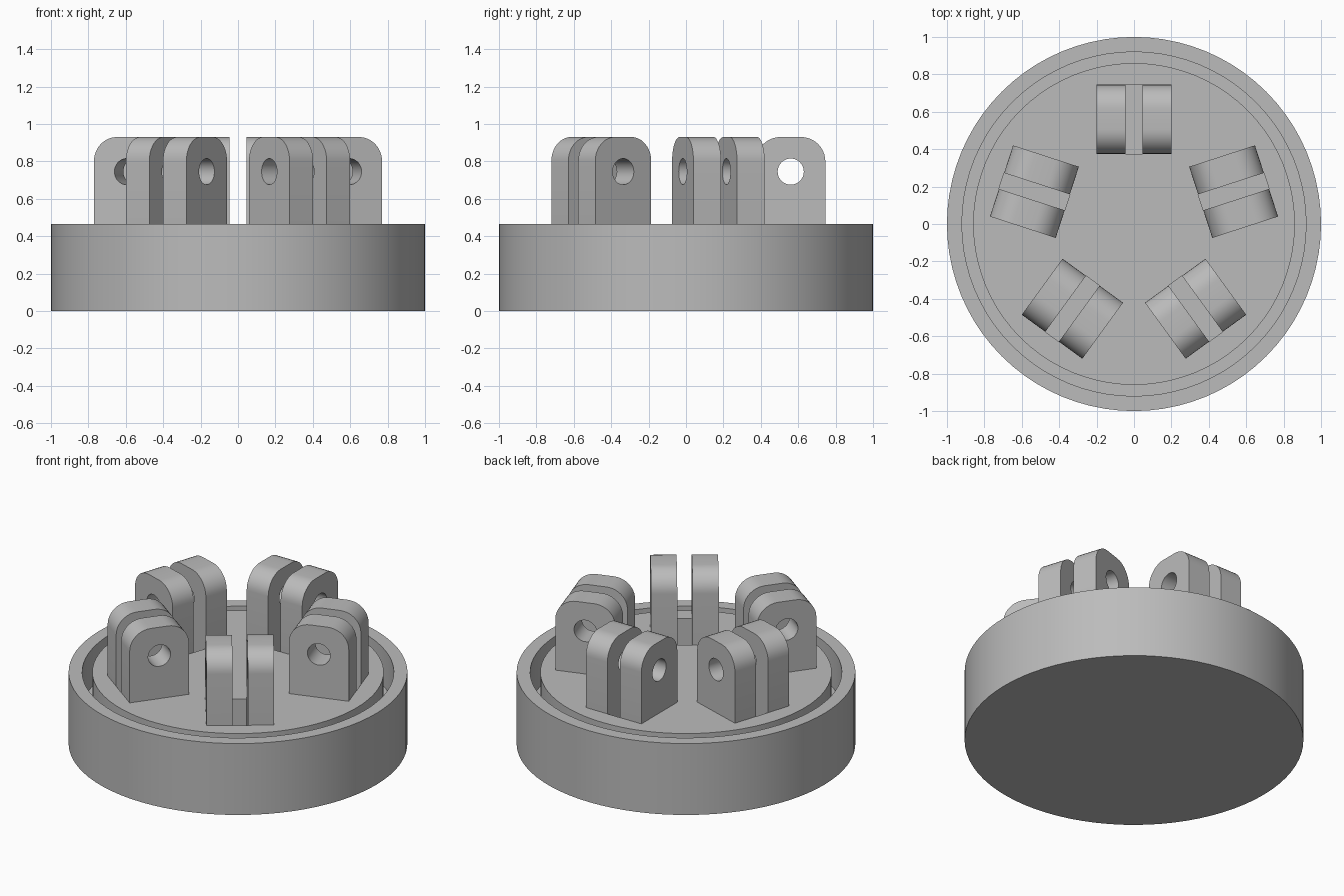
import bpy, bmesh
from math import radians, pi, cos, sin
from mathutils import Matrix, Vector

if "Cube" in bpy.data.objects:
    bpy.data.objects.remove(bpy.data.objects["Cube"], do_unlink=True)

GREY = (0.5, 0.5, 0.5, 1.0)
mat = bpy.data.materials.new("plain grey")
mat.use_nodes = True
mat.diffuse_color = GREY
mat.node_tree.nodes["Principled BSDF"].inputs["Base Color"].default_value = GREY

DECK = 0.465      # top of the base
FLOOR = 0.22      # bottom of groove and slots
RADIUS = 0.56     # distance of each bracket from the centre
HOLE_Z = 0.745


def add_object(name, bm):
    bmesh.ops.recalc_face_normals(bm, faces=bm.faces)
    mesh = bpy.data.meshes.new(name)
    bm.to_mesh(mesh)
    bm.free()
    obj = bpy.data.objects.new(name, mesh)
    bpy.context.collection.objects.link(obj)
    mesh.materials.append(mat)
    return obj


def extrude_outline(name, outline, offset):
    """Extrude a closed outline of points along an offset."""
    bm = bmesh.new()
    face = bm.faces.new([bm.verts.new(p) for p in outline])
    new = bmesh.ops.extrude_face_region(bm, geom=[face], use_keep_orig=True)["geom"]
    verts = [v for v in new if isinstance(v, bmesh.types.BMVert)]
    bmesh.ops.translate(bm, verts=verts, vec=offset)
    return add_object(name, bm)


def cut(obj, cutter):
    cutter.hide_render = True
    mod = obj.modifiers.new("cut", 'BOOLEAN')
    mod.operation = 'DIFFERENCE'
    mod.solver = 'EXACT'
    mod.object = cutter
    select(obj)
    bpy.ops.object.modifier_apply(modifier=mod.name)
    bpy.data.objects.remove(cutter, do_unlink=True)


def select(obj):
    bpy.ops.object.select_all(action='DESELECT')
    obj.select_set(True)
    bpy.context.view_layer.objects.active = obj


def smooth(obj):
    select(obj)
    bpy.ops.object.shade_smooth_by_angle(angle=radians(30))


def arc(cx, cz, r, start, end, steps):
    angles = [start + (end - start) * i / steps for i in range(steps + 1)]
    return [(cx + r * cos(a), cz + r * sin(a)) for a in angles]


# Round base with a ring groove, turned from a profile
profile = [(0, 0), (1, 0), (1, DECK), (0.92, DECK), (0.92, FLOOR),
           (0.86, FLOOR), (0.86, DECK), (0, DECK)]
bm = bmesh.new()
points = [bm.verts.new((r, 0, z)) for r, z in profile]
edges = [bm.edges.new(pair) for pair in zip(points, points[1:])]
bmesh.ops.spin(bm, geom=points + edges, cent=(0, 0, 0), axis=(0, 0, 1),
               angle=2 * pi, steps=80)
bmesh.ops.remove_doubles(bm, verts=bm.verts, dist=0.0001)
base = add_object("round_base", bm)

# Five two-tab brackets around the base, each with a slot between its tabs
half, corner, top = 0.185, 0.13, 0.93
outline = [(RADIUS + half, DECK)]
outline += arc(RADIUS + half - corner, top - corner, corner, 0, pi / 2, 10)
outline += arc(RADIUS - half + corner, top - corner, corner, pi / 2, pi, 10)
outline += [(RADIUS - half, DECK)]
hole = arc(RADIUS, HOLE_Z, 0.07, 0, 2 * pi, 32)[:-1]
slot = [(RADIUS - half, FLOOR), (RADIUS + half, FLOOR),
        (RADIUS + half, top), (RADIUS - half, top)]

for n in range(5):
    turn = Matrix.Rotation(radians(18 + 72 * n), 4, 'Z')

    # Slot sunk into the base
    cutter = extrude_outline("slot_cutter", [(x, -0.045, z) for x, z in slot],
                             Vector((0, 0.09, 0)))
    cutter.data.transform(turn)
    cut(base, cutter)

    # Pair of tabs with pin holes
    for side, y in (("a", -0.2), ("b", 0.045)):
        tab = extrude_outline(f"bracket_{n + 1}_tab_{side}",
                              [(x, y, z) for x, z in outline], Vector((0, 0.155, 0)))
        cut(tab, extrude_outline("hole_cutter", [(x, -0.4, z) for x, z in hole],
                                 Vector((0, 0.8, 0))))
        tab.data.transform(turn)
        smooth(tab)

smooth(base)
